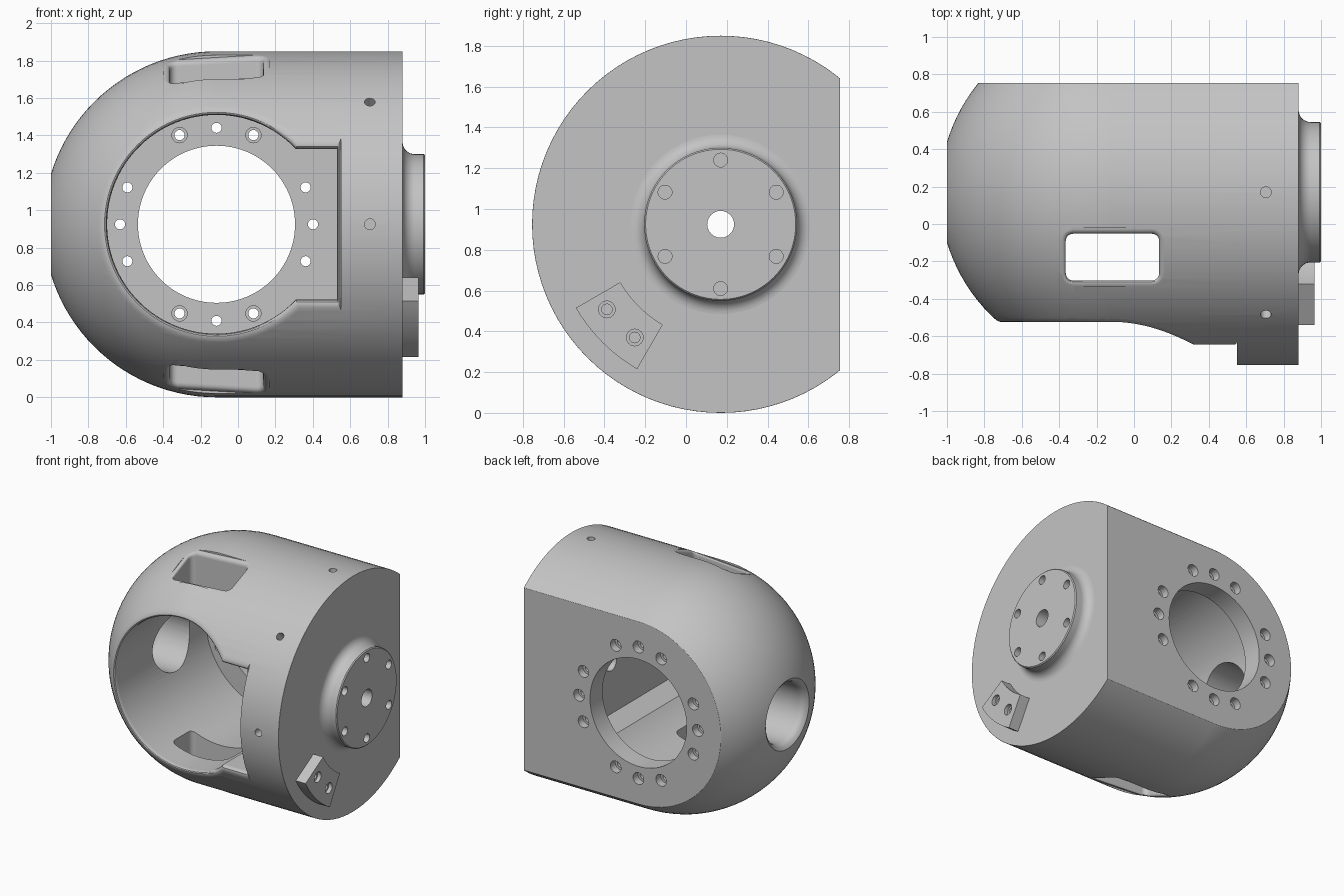
import bpy, bmesh
from math import sin, cos, pi, sqrt, radians, asin
from mathutils import Vector, Matrix

if "Cube" in bpy.data.objects:
    bpy.data.objects.remove(bpy.data.objects["Cube"])

R, DOME_X = 0.925, -0.115             # body radius, dome centre along x
AXIS = Vector((0, 0.17, 0.925))       # the body axis runs along x through here
BACK_Y, FLOOR_Y = 0.755, 0.6          # back face, inside of the back flange
X, Y = Vector((1, 0, 0)), Vector((0, 1, 0))

metal = bpy.data.materials.new("light_grey_metal")
metal.use_nodes = True
grey = (0.55, 0.55, 0.55, 1)
metal.diffuse_color = grey
metal.node_tree.nodes["Principled BSDF"].inputs["Base Color"].default_value = grey


def finish(bm, name):
    bmesh.ops.recalc_face_normals(bm, faces=bm.faces)
    mesh = bpy.data.meshes.new(name)
    bm.to_mesh(mesh)
    bm.free()
    mesh.materials.append(metal)
    obj = bpy.data.objects.new(name, mesh)
    bpy.context.collection.objects.link(obj)
    return obj


def lathe(profile, steps=96):
    """Turn (x, radius) points around the body axis."""
    bm = bmesh.new()
    vs = [bm.verts.new((x, AXIS.y, AXIS.z + r)) for x, r in profile]
    es = [bm.edges.new(pair) for pair in zip(vs, vs[1:])]
    bmesh.ops.spin(bm, geom=vs + es, cent=AXIS, axis=X, angle=2 * pi, steps=steps)
    bmesh.ops.remove_doubles(bm, verts=bm.verts, dist=1e-4)
    return bm


def activate(obj):
    bpy.ops.object.select_all(action='DESELECT')
    bpy.context.view_layer.objects.active = obj
    obj.select_set(True)


def cut(target, cutter, keep=False):
    cutter.hide_render = True
    mod = target.modifiers.new("cut", 'BOOLEAN')
    mod.operation, mod.solver, mod.object = 'DIFFERENCE', 'EXACT', cutter
    activate(target)
    bpy.ops.object.modifier_apply(modifier=mod.name)
    if not keep:
        bpy.data.objects.remove(cutter)


def drill(target, start, direction, radius, depth):
    """Round hole from a surface point, going along direction."""
    bm = bmesh.new()
    d = Vector(direction).normalized()
    over = 0.03
    mid = Vector(start) + d * (depth - over) / 2
    turn = d.to_track_quat('Z', 'Y').to_matrix().to_4x4()
    bmesh.ops.create_cone(bm, cap_ends=True, segments=24, radius1=radius, radius2=radius,
                          depth=depth + over, matrix=Matrix.Translation(mid) @ turn)
    cut(target, finish(bm, "hole_cutter"))


def surface(p):
    """Height of the body above its axis plane."""
    return sqrt(max(R * R - min(0, p.x - DOME_X) ** 2 - p.y ** 2, 0.01))


def lip_cutter(profile, w, floor, turn):
    """Pocket with a rounded lip that follows the body surface."""
    pts = [Vector(p) for p in profile]
    steps = 6
    columns = []
    for i, p in enumerate(pts):
        d1 = (p - pts[i - 1]).normalized()
        d2 = (pts[(i + 1) % len(pts)] - p).normalized()
        n1, n2 = Vector((d1.y, -d1.x)), Vector((d2.y, -d2.x))
        off = (n1 + n2) / (1 + n1.dot(n2)) * w
        if p.x > 0.5:
            off.x = 0.02
        q = p + off
        h2 = surface(q)
        h1 = h2 + (surface(q - off * 0.1) - h2) * 10
        h0 = h1 - w
        col = [(p, floor)]
        for k in range(steps + 1):
            t = k / steps
            col.append((p + off * t * t, h0 * (1 - t) ** 2 + 2 * h1 * t * (1 - t) + h2 * t * t))
        col.append((q, 1.3))
        columns.append(col)
    bm = bmesh.new()
    rot = Matrix.Translation(AXIS) @ Matrix.Rotation(radians(turn), 4, 'X')
    cols = [[bm.verts.new(rot @ Vector((a.x, a.y, h))) for a, h in col] for col in columns]
    for c1, c2 in zip(cols, cols[1:] + cols[:1]):
        for j in range(len(c1) - 1):
            bm.faces.new((c1[j], c2[j], c2[j + 1], c1[j + 1]))
    bm.faces.new([c[0] for c in cols])
    bm.faces.new([c[-1] for c in cols])
    return finish(bm, "pocket_cutter")


# Housing: cylinder with a domed end, flat back, softened edges
dome = [(DOME_X - R * cos(a), R * sin(a)) for a in [i * pi / 56 for i in range(29)]]
bm = lathe(dome + [(0.88, R), (0.88, 0)])
res = bmesh.ops.bisect_plane(bm, geom=bm.verts[:] + bm.edges[:] + bm.faces[:], dist=1e-5,
                             plane_co=(0, BACK_Y, 0), plane_no=Y, clear_outer=True)
bmesh.ops.holes_fill(bm, edges=[e for e in bm.edges if e.is_boundary], sides=0)
bmesh.ops.recalc_face_normals(bm, faces=bm.faces)
bmesh.ops.dissolve_limit(bm, angle_limit=0.001, verts=[v for v in bm.verts if v.co.x > 0.879],
                         edges=[e for e in bm.edges if all(v.co.x > 0.879 for v in e.verts)])
sharp = [e for e in bm.edges if e.is_manifold and e.calc_face_angle(0) > radians(25)]
bmesh.ops.bevel(bm, geom=sharp, offset=0.025, segments=4, profile=0.5, affect='EDGES',
                clamp_overlap=True)
housing = finish(bm, "housing")

# Front chamber: round pocket with a rectangular side bay
rp, half = 0.585, 0.403
start = asin(half / rp)
count = 72
ring = [start + (2 * pi - 2 * start) * i / count for i in range(count + 1)]
chamber = [(DOME_X + rp * cos(a), rp * sin(a)) for a in ring] + [(0.53, -half), (0.53, half)]
cut(housing, lip_cutter(chamber, 0.055, AXIS.y - FLOOR_Y, 90))

# Windows through the top and bottom walls
for side, turn in ((-1, 0), (1, 180)):
    window = []
    for k, (sx, sy) in enumerate(((1, 1), (-1, 1), (-1, -1), (1, -1))):
        for j in range(6):
            a = pi / 2 * (k + j / 5)
            window.append((DOME_X + sx * 0.21 + 0.04 * cos(a),
                           side * 0.347 + sy * 0.085 + 0.04 * sin(a)))
    cut(housing, lip_cutter(window, 0.03, 0, turn))

# Round opening in the dome end, with a rounded lip
cut(housing, finish(lathe([(-1.2, 0), (-1.2, 0.27), (-1.0, 0.27), (-0.985, 0.248),
                           (-0.965, 0.235), (-0.94, 0.23), (-0.4, 0.23), (-0.4, 0)], 64),
                    "end_bore_cutter"))

# Back flange: large bore and twelve counterbored bolt holes
centre = Vector((DOME_X, BACK_Y, AXIS.z))
bm = bmesh.new()
bmesh.ops.create_cone(bm, cap_ends=True, segments=96, radius1=0.42, radius2=0.42, depth=0.5,
                      matrix=Matrix.Translation(centre) @ Matrix.Rotation(pi / 2, 4, 'X'))
cut(housing, finish(bm, "back_bore_cutter"))
for quarter in range(4):
    for step in (-22.5, 0, 22.5):
        a = radians(quarter * 90 + step)
        p = centre + 0.516 * Vector((cos(a), 0, sin(a)))
        drill(housing, p, -Y, 0.027, 0.25)
        drill(housing, p, -Y, 0.046, 0.06)
        if step and quarter % 2:
            drill(housing, Vector((p.x, FLOOR_Y, p.z)), Y, 0.041, 0.03)

# Radial screw holes around the cylinder
for a in (0, pi / 4, pi / 2):
    out = Vector((0, -sin(a), cos(a)))
    drill(housing, AXIS + X * 0.705 + out * R, -out, 0.029, 0.12)

# Round mounting boss with a filleted foot
foot = [(0.945 - 0.065 * sin(a), 0.44 - 0.065 * cos(a))
        for a in [pi / 2 * (1 - i / 8) for i in range(9)]]
boss = finish(lathe([(0.85, 0), (0.85, 0.44)] + foot
                    + [(0.993, 0.375), (1.0, 0.368), (1.0, 0)]), "mounting_boss")
face = AXIS + X
for k in range(6):
    a = pi / 2 + k * pi / 3
    drill(boss, face + 0.315 * Vector((0, cos(a), sin(a))), -X, 0.034, 0.1)
for part in (boss, housing):
    drill(part, face, -X, 0.066, 0.6)

# Curved stop pad beside the boss
arc = [radians(210 + 30 * i / 12) for i in range(13)]
outline = [(0.82, a) for a in arc] + [(0.568, a) for a in reversed(arc)]
bm = bmesh.new()
base = bm.faces.new([bm.verts.new(AXIS + Vector((0.86, r * cos(a), r * sin(a))))
                     for r, a in outline])
ext = bmesh.ops.extrude_face_region(bm, geom=[base])
bmesh.ops.translate(bm, vec=X * 0.105,
                    verts=[v for v in ext["geom"] if isinstance(v, bmesh.types.BMVert)])
pad = finish(bm, "stop_pad")
for deg in (216.8, 232.8):
    a = radians(deg)
    p = AXIS + Vector((0.965, 0.697 * cos(a), 0.697 * sin(a)))
    drill(pad, p, -X, 0.041, 0.03)
    drill(pad, p, -X, 0.026, 0.08)

# Smooth shading with crisp edges
for obj in (housing, boss, pad):
    activate(obj)
    bpy.ops.object.shade_smooth_by_angle(angle=radians(30))
    obj.modifiers.new("weighted_normals", 'WEIGHTED_NORMAL').keep_sharp = True
